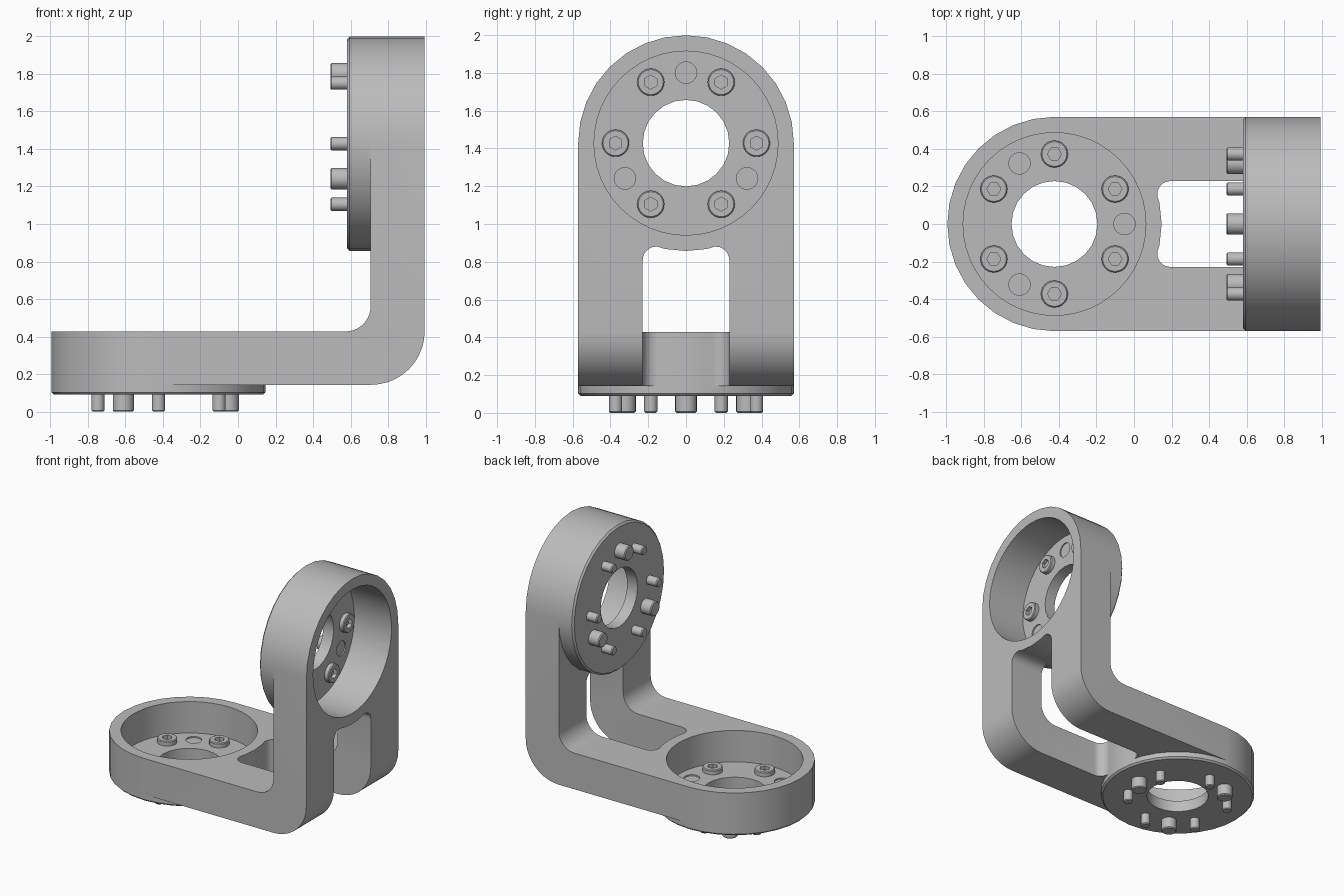
import bpy, bmesh
from math import cos, sin, pi, radians
from mathutils import Matrix, Vector

if "Cube" in bpy.data.objects:
    bpy.data.objects.remove(bpy.data.objects["Cube"], do_unlink=True)

metal = bpy.data.materials.new("grey_metal")
metal.use_nodes = True
GREY = (0.5, 0.5, 0.5, 1)
metal.diffuse_color = GREY
metal.node_tree.nodes["Principled BSDF"].inputs["Base Color"].default_value = GREY

R, BORE, POCKET = 0.571, 0.229, 0.487   # flange, through hole and pocket radii
FLOOR, TIP, BOLT_R = 0.09, -0.09, 0.373  # pocket floor, fastener tip, bolt circle
TOP, SIDE = 0.427, 0.995                # outer faces of the two arms


def finish(name, bm, matrix=Matrix()):
    bmesh.ops.recalc_face_normals(bm, faces=bm.faces)
    mesh = bpy.data.meshes.new(name)
    bm.to_mesh(mesh)
    bm.free()
    mesh.materials.append(metal)
    obj = bpy.data.objects.new(name, mesh)
    bpy.context.collection.objects.link(obj)
    obj.matrix_world = matrix
    return obj


def lathe(name, profile, seg, matrix=Matrix()):
    """Solid of revolution about z from (radius, height) pairs."""
    bm = bmesh.new()
    rings = [[bm.verts.new((r * cos(2 * pi * i / seg), r * sin(2 * pi * i / seg), z))
              for i in range(seg)] for r, z in profile]
    for a, b in zip(rings, rings[1:]):
        for i in range(seg):
            j = (i + 1) % seg
            bm.faces.new((a[i], a[j], b[j], b[i]))
    bm.faces.new(rings[0])
    bm.faces.new(rings[-1])
    return finish(name, bm, matrix)


def combine(target, tool, operation):
    mod = target.modifiers.new("cut", "BOOLEAN")
    mod.operation, mod.object, mod.solver = operation, tool, "EXACT"
    bpy.context.view_layer.update()
    bpy.context.view_layer.objects.active = target
    bpy.ops.object.modifier_apply(modifier=mod.name)
    bpy.data.objects.remove(tool, do_unlink=True)


def smooth(obj):
    bpy.ops.object.select_all(action="DESELECT")
    obj.select_set(True)
    bpy.context.view_layer.objects.active = obj
    bpy.ops.object.shade_smooth_by_angle(angle=radians(30))


def arc(cx, cz, r, start, end, n=10):
    return [(cx + r * cos(radians(start + (end - start) * i / n)),
             cz + r * sin(radians(start + (end - start) * i / n))) for i in range(n + 1)]


# Frames of the two mounting ends: local z points from flange into the pocket
base_end = Matrix.Translation((-0.424, 0, 0.09))
upright_end = Matrix.Translation((0.582, 0, 1.428)) @ Matrix(
    ((0, 0, 1, 0), (0, -1, 0, 0), (1, 0, 0, 0), (0, 0, 0, 1)))
ends = {"base": (base_end, TOP - 0.09), "upright": (upright_end, SIDE - 0.582)}

# Bent arm: L profile extruded across the width
outline = [(-0.424, 0.143)] + arc(SIDE - 0.285, 0.428, 0.285, -90, 0) + [(SIDE, 1.428), (0.707, 1.428)]
outline += arc(0.572, TOP + 0.135, 0.135, 0, -90) + [(-0.424, TOP)]
bm = bmesh.new()
face = bm.faces.new([bm.verts.new((x, -R, z)) for x, z in outline])
side = bmesh.ops.extrude_face_region(bm, geom=[face])["geom"]
bmesh.ops.translate(bm, vec=(0, 2 * R, 0), verts=[v for v in side if isinstance(v, bmesh.types.BMVert)])
bracket = finish("bracket", bm)

# Slot running around the bend, with rounded ends
bm = bmesh.new()
bmesh.ops.create_cube(bm, size=1)
lo, hi = Vector((0.124, -BORE, -0.2)), Vector((1.2, BORE, 0.88))
for v in bm.verts:
    v.co = [lo[k] if v.co[k] < 0 else hi[k] for k in range(3)]
rounded = []
for e in bm.edges:
    a, b = (v.co for v in e.verts)
    if abs(a.y - b.y) < 0.01 and ((a.x < 0.2 and b.x < 0.2) or (a.z > 0.8 and b.z > 0.8)):
        rounded.append(e)
bmesh.ops.bevel(bm, geom=rounded, offset=0.07, segments=6, profile=0.5, affect="EDGES")
combine(bracket, finish("slot_cutter", bm), "DIFFERENCE")

# Flanged round ends with pocket, bore and pin recesses
for frame, top in ends.values():
    flange = [(R - 0.013, 0), (R, 0.013), (R, top)]
    combine(bracket, lathe("flange", flange, 32, frame), "UNION")
for frame, top in ends.values():
    combine(bracket, lathe("pocket_cutter", [(POCKET, FLOOR), (POCKET, top + 0.1)], 48, frame), "DIFFERENCE")
    combine(bracket, lathe("bore_cutter", [(BORE, -0.1), (BORE, FLOOR + 0.1)], 24, frame), "DIFFERENCE")
    for k in range(3):
        spot = frame @ Matrix.Rotation(k * 2 * pi / 3, 4, "Z") @ Matrix.Translation((BOLT_R, 0, 0))
        combine(bracket, lathe("recess_cutter", [(0.057, FLOOR - 0.01), (0.057, FLOOR + 0.1)], 24, spot), "DIFFERENCE")
smooth(bracket)

# Socket head screw and dowel pin, instanced around each end
screw = lathe("screw", [(0.028, TIP), (0.035, TIP + 0.007), (0.035, FLOOR - 0.02), (0.072, FLOOR - 0.02),
                        (0.072, FLOOR + 0.03), (0.066, FLOOR + 0.036)], 24)
combine(screw, lathe("hex_cutter", [(0.037, FLOOR + 0.008), (0.037, FLOOR + 0.1)], 6,
                     Matrix.Rotation(pi / 6, 4, "Z")), "DIFFERENCE")
pin = lathe("dowel_pin", [(0.05, TIP), (0.057, TIP + 0.007), (0.057, FLOOR - 0.02)], 24)
for part, count, start in ((screw, 6, pi / 6), (pin, 3, 0)):
    smooth(part)
    for end, (frame, top) in ends.items():
        for k in range(count):
            copy = bpy.data.objects.new(f"{end}_{part.name}_{k + 1}", part.data)
            bpy.context.collection.objects.link(copy)
            copy.matrix_world = (frame @ Matrix.Rotation(start + k * 2 * pi / count, 4, "Z")
                                 @ Matrix.Translation((BOLT_R, 0, 0)))
    bpy.data.objects.remove(part, do_unlink=True)
